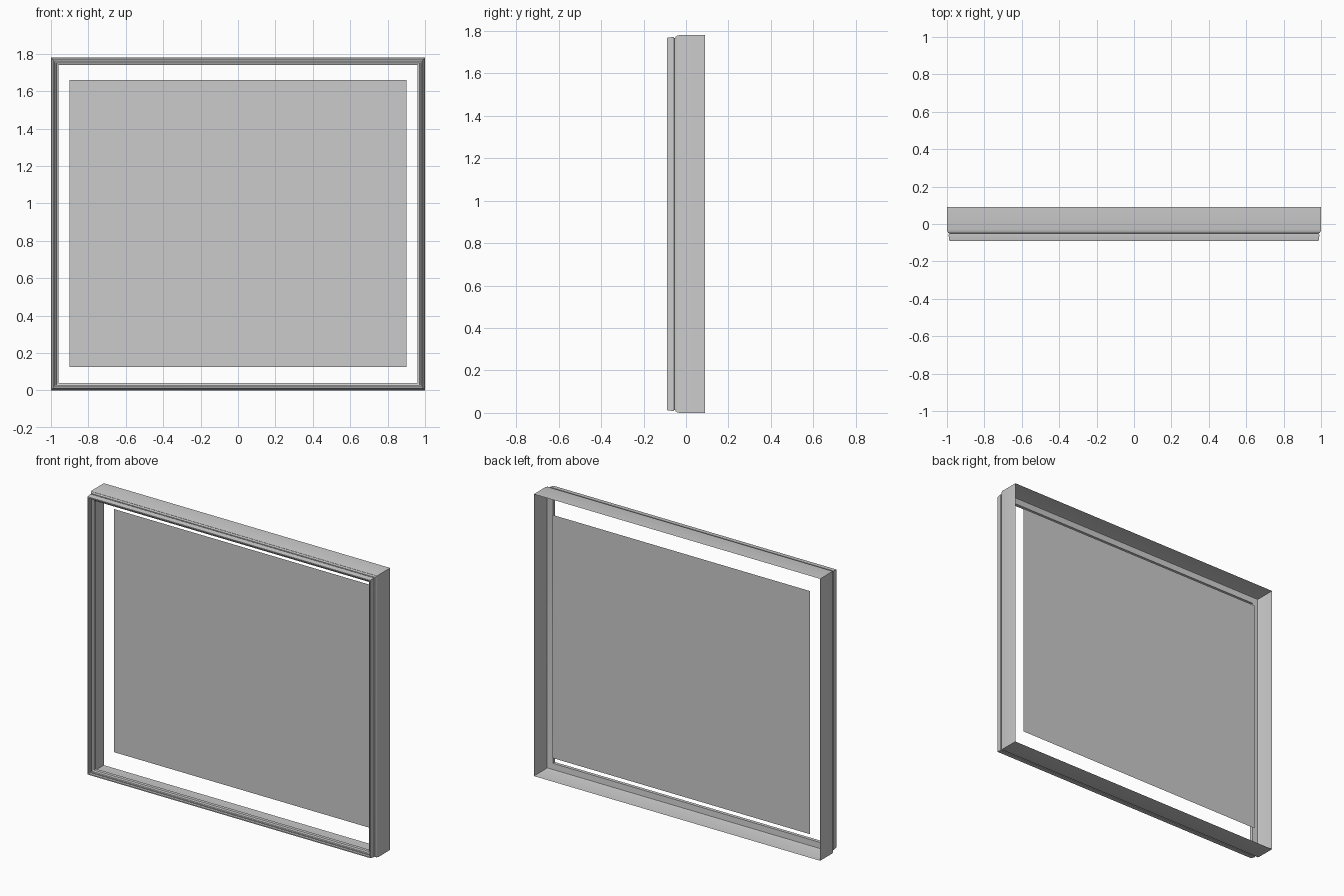
import bpy
import bmesh
import math

cube = bpy.data.objects.get("Cube")
if cube:
    bpy.data.objects.remove(cube, do_unlink=True)

HEIGHT = 1.78


def material(name, value):
    mat = bpy.data.materials.new(name)
    mat.use_nodes = True
    colour = (value, value, value, 1)
    mat.diffuse_color = colour
    mat.node_tree.nodes["Principled BSDF"].inputs["Base Color"].default_value = colour
    return mat


def make_object(name, bm, mat):
    mesh = bpy.data.meshes.new(name)
    bm.to_mesh(mesh)
    bm.free()
    obj = bpy.data.objects.new(name, mesh)
    bpy.context.collection.objects.link(obj)
    mesh.materials.append(mat)
    return obj


def rectangle(bm, inset, y):
    """Four corners of the frame outline, moved inward by inset."""
    x, low, high = 1 - inset, inset, HEIGHT - inset
    corners = [(-x, low), (x, low), (x, high), (-x, high)]
    return [bm.verts.new((cx, y, cz)) for cx, cz in corners]


grey = material("light grey", 0.6)

# Mitred frame: moulding profile (inset, depth) from the back edge round the lip
profile = [
    (0, 0.09), (0, -0.03), (0.003, -0.042), (0.008, -0.049),
    (0.014, -0.05), (0.014, -0.055), (0.009, -0.057), (0.009, -0.064),
    (0.013, -0.09), (0.020, -0.09), (0.022, -0.078), (0.028, -0.078),
    (0.030, -0.07), (0.039, -0.066), (0.039, -0.045), (0.001, -0.04),
]
bm = bmesh.new()
rings = [rectangle(bm, inset, y) for inset, y in profile]
for a, b in zip(rings, rings[1:]):
    for i in range(4):
        j = (i + 1) % 4
        bm.faces.new((a[i], a[j], b[j], b[i]))
bmesh.ops.recalc_face_normals(bm, faces=bm.faces)
frame = make_object("frame", bm, grey)
bpy.ops.object.select_all(action="DESELECT")
frame.select_set(True)
bpy.context.view_layer.objects.active = frame
bpy.ops.object.shade_smooth_by_angle(angle=math.radians(30))

# Flat panel floating inside the frame
bm = bmesh.new()
panel_edge = [(-0.9, 0.125), (0.9, 0.125), (0.9, 1.66), (-0.9, 1.66)]
bm.faces.new([bm.verts.new((x, 0.048, z)) for x, z in panel_edge])
make_object("panel", bm, grey)
